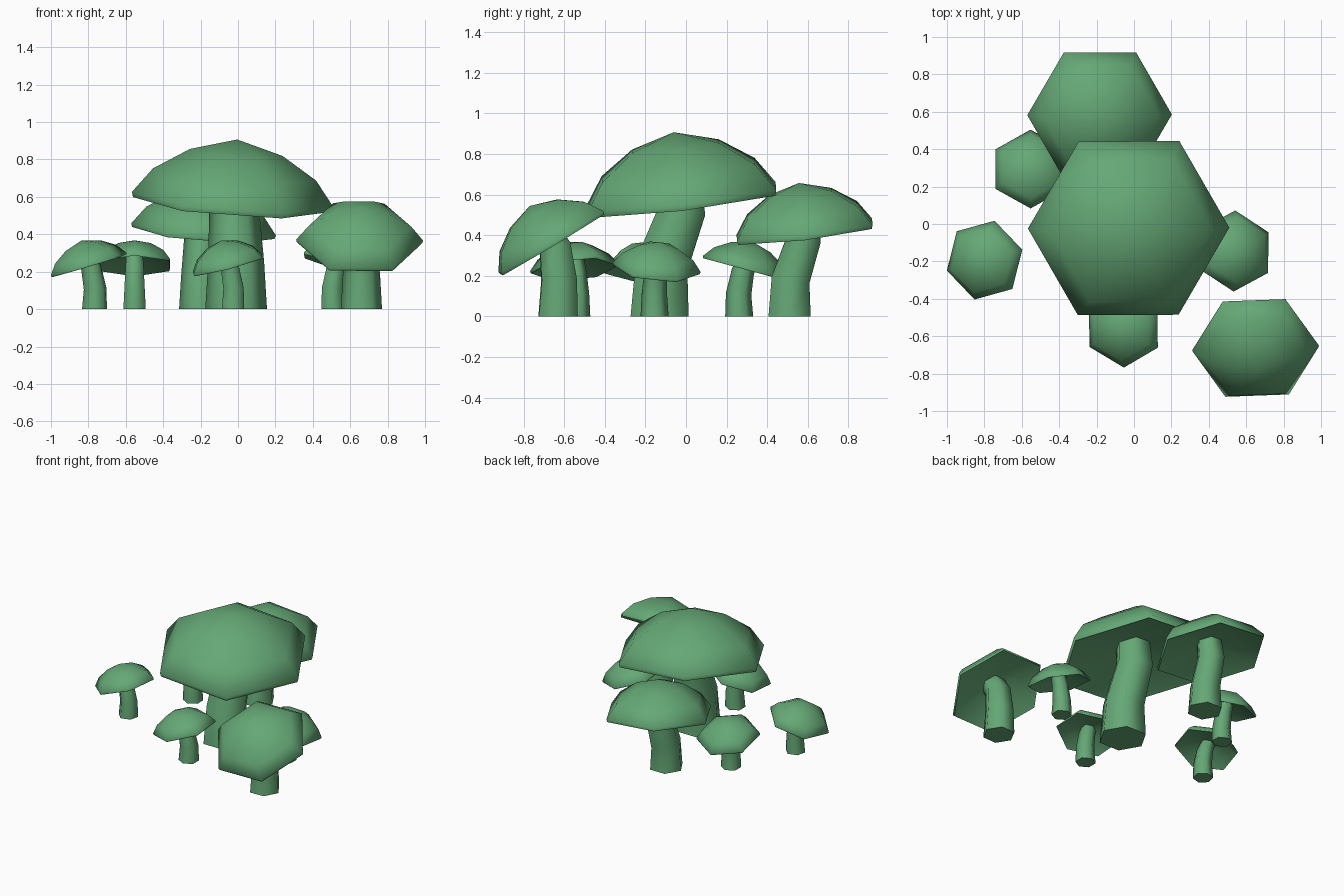
import bpy, bmesh, math
from mathutils import Vector, Matrix

if "Cube" in bpy.data.objects:
    bpy.data.objects.remove(bpy.data.objects["Cube"])

green = bpy.data.materials.new("green")
green.diffuse_color = (0.13, 0.39, 0.18, 1)
green.use_nodes = True
green.node_tree.nodes["Principled BSDF"].inputs["Base Color"].default_value = green.diffuse_color
SIDES = 6

# Cap profile from apex over the rim to the hollow underside (radius, height; unit cap radius)
CAP = [(0.46, 0.50), (0.81, 0.28), (1.0, 0.03), (0.985, -0.02), (0.94, 0.0), (0.6, 0.10), (0.2, 0.20)]
APEX, HOLLOW = 0.63, 0.22


def loft(name, rings, top=None, bottom=None):
    """Skin a list of rings; close ends with a point fan or a flat face."""
    bm = bmesh.new()
    vr = [[bm.verts.new(p) for p in r] for r in rings]
    for a, b in zip(vr, vr[1:]):
        for i in range(SIDES):
            j = (i + 1) % SIDES
            bm.faces.new((a[i], a[j], b[j], b[i]))
    for ring, tip in ((vr[0], top), (vr[-1], bottom)):
        if tip is None:
            bm.faces.new(ring)
        else:
            v = bm.verts.new(tip)
            for i in range(SIDES):
                bm.faces.new((ring[i], ring[(i + 1) % SIDES], v))
    bmesh.ops.recalc_face_normals(bm, faces=bm.faces)
    me = bpy.data.meshes.new(name)
    bm.to_mesh(me)
    bm.free()
    ob = bpy.data.objects.new(name, me)
    bpy.context.collection.objects.link(ob)
    me.materials.append(green)
    bpy.ops.object.select_all(action='DESELECT')
    ob.select_set(True)
    bpy.context.view_layer.objects.active = ob
    bpy.ops.object.shade_smooth_by_angle(angle=math.radians(65))
    return ob


def ring(r, z, turn):
    return [Vector((r * math.cos(turn + math.tau * i / SIDES),
                    r * math.sin(turn + math.tau * i / SIDES), z)) for i in range(SIDES)]


def mushroom(name, centre, radius, slope, turn, path, stem_r):
    turn = math.radians(turn)
    normal = Vector((-slope[0], -slope[1], 1)).normalized()
    tilt = Vector((0, 0, 1)).rotation_difference(normal).to_matrix().to_4x4()
    m = Matrix.Translation(centre) @ tilt @ Matrix.Scale(radius, 4)
    # Tilted cap
    loft(name + "_cap", [[m @ p for p in ring(r, z, turn)] for r, z in CAP],
         m @ Vector((0, 0, APEX)), m @ Vector((0, 0, HOLLOW)))
    # Bent stem, ending inside the cap
    end = m @ Vector((0, 0, 0.28))
    pts = [Vector(p) for p in path] + [end]
    rings = []
    for i, p in enumerate(pts):
        d = (pts[min(i + 1, len(pts) - 1)] - pts[max(i - 1, 0)]).normalized()
        q = Vector((0, 0, 1)).rotation_difference(d) if i else Matrix.Identity(3).to_quaternion()
        r = stem_r * (1 - 0.28 * i / (len(pts) - 1))
        rings.append([p + q @ v for v in ring(r, 0, turn)])
    loft(name + "_stem", rings)


# Three large mushrooms
mushroom("big", (-0.03, -0.02, 0.57), 0.54, (-0.075, 0.12), 0,
         [(-0.01, -0.13, 0), (-0.01, -0.12, 0.25), (-0.02, -0.02, 0.52)], 0.165)
mushroom("back", (-0.185, 0.585, 0.415), 0.388, (-0.085, 0.12), 0,
         [(-0.195, 0.51, 0), (-0.195, 0.515, 0.18), (-0.19, 0.58, 0.38)], 0.12)
mushroom("front_right", (0.65, -0.66, 0.36), 0.34, (-0.03, 0.6), 2,
         [(0.66, -0.63, 0), (0.66, -0.625, 0.18), (0.655, -0.645, 0.34)], 0.11)

# Four small mushrooms
small = [("left", (-0.797, -0.193), (0.3, 0.02), 15),
         ("back_left", (-0.553, 0.292), (0.0, -0.27), 30),
         ("right", (0.535, -0.145), (-0.29, -0.10), 28),
         ("front", (-0.055, -0.55), (0.26, 0.09), 30)]
for name, (x, y), slope, turn in small:
    up = Vector(slope).normalized() * 0.03       # stem foot sits under the raised side
    mushroom("small_" + name, (x, y, 0.235), 0.218, slope, turn,
             [(x + up.x, y + up.y, 0), (x + up.x * 1.1, y + up.y * 1.1, 0.11),
              (x + up.x * 0.4, y + up.y * 0.4, 0.22)], 0.069)
